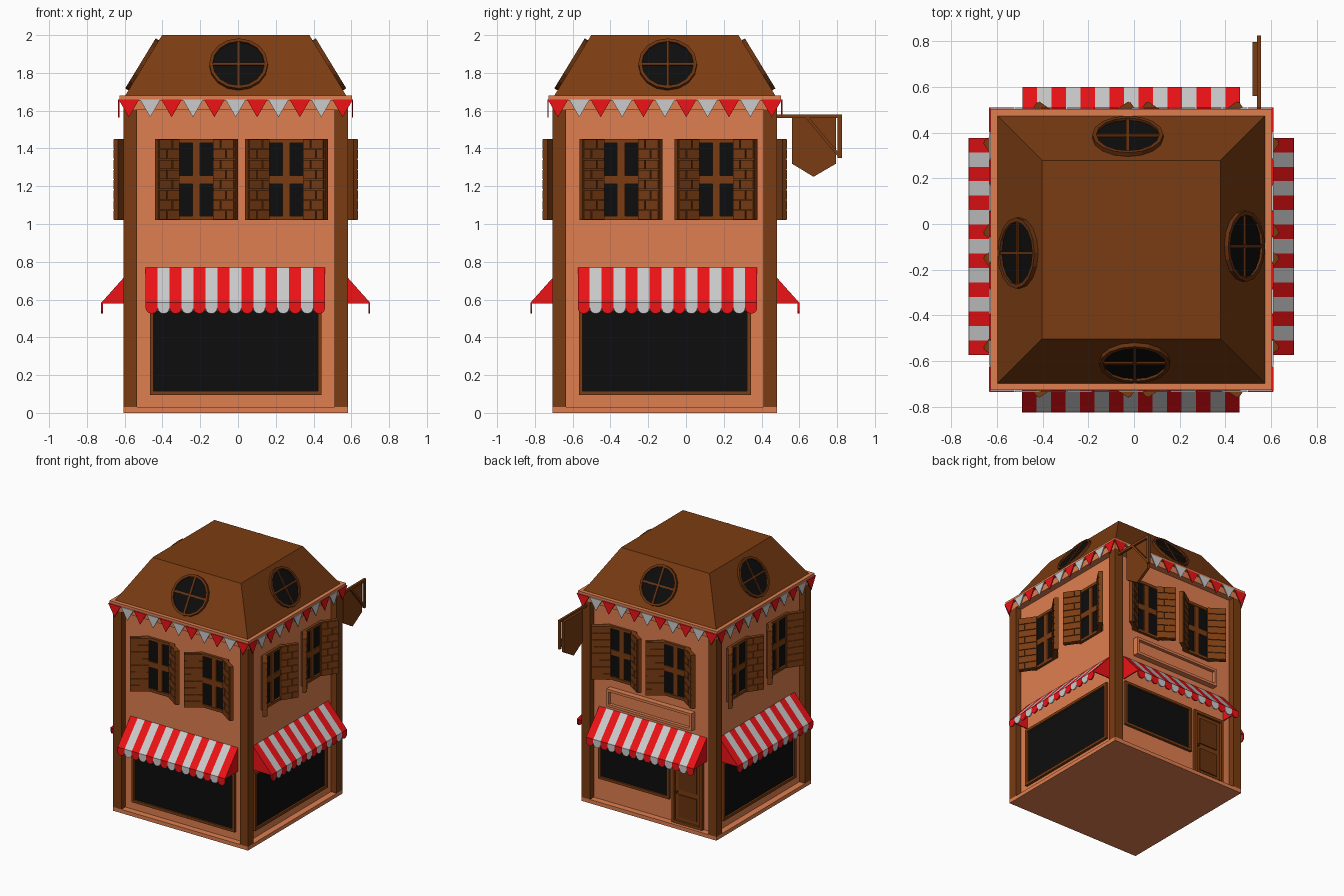
import bpy, bmesh
from math import pi, sin, cos, atan2, radians
from mathutils import Matrix, Vector

if "Cube" in bpy.data.objects:
    bpy.data.objects.remove(bpy.data.objects["Cube"])

T = Matrix.Translation
CX, CY = -0.012, -0.112           # centre of the square tower
WALL, BODY = 0.545, 0.595         # half widths: inset wall, outer body

COL = {"wall": (0.74, 0.21, 0.08), "wood": (0.195, 0.045, 0.006),
       "dark_wood": (0.14, 0.032, 0.005), "glass": (0.004, 0.004, 0.004),
       "red": (0.85, 0.006, 0.008), "white": (0.55, 0.55, 0.55)}
MATS = {}
for n, c in COL.items():
    MATS[n] = bpy.data.materials.new(n)
    MATS[n].diffuse_color = (*c, 1)

parts = {}                        # object name -> (bmesh, material)


def prism(name, mat, M, pts, ext):
    """Extrude a polygon along a vector into the named part."""
    bm = parts.setdefault(name, (bmesh.new(), mat))[0]
    ext = Vector(ext)
    a = [bm.verts.new(M @ Vector(p)) for p in pts]
    b = [bm.verts.new(M @ (Vector(p) + ext)) for p in pts]
    bm.faces.new(a)
    bm.faces.new(b[::-1])
    for i in range(len(a)):
        j = (i + 1) % len(a)
        bm.faces.new((a[i], b[i], b[j], a[j]))


def box(name, mat, M, u0, u1, v0, v1, z0, z1):
    """u runs along the wall, v outward, z up."""
    prism(name, mat, M, [(u0, -v0, z0), (u1, -v0, z0), (u1, -v1, z0), (u0, -v1, z0)],
          (0, 0, z1 - z0))


def frame(name, mat, M, u0, u1, v0, v1, z0, z1, w):
    box(name, mat, M, u0, u0 + w, v0, v1, z0, z1)
    box(name, mat, M, u1 - w, u1, v0, v1, z0, z1)
    box(name, mat, M, u0 + w, u1 - w, v0, v1, z0, z0 + w)
    box(name, mat, M, u0 + w, u1 - w, v0, v1, z1 - w, z1)


def square(name, mat, h, z0, z1):
    box(name, mat, T((CX, CY, 0)), -h, h, -h, h, z0, z1)


def shop_window(tag, M, u0, u1, z0, z1):
    frame(tag + "_shop_window_frame", "wood", M, u0, u1, WALL - .01, WALL + .02, z0, z1, .02)
    box(tag + "_shop_window_glass", "glass", M, u0 + .01, u1 - .01, WALL - .01, WALL + .006,
        z0 + .01, z1 - .01)


def upper_window(tag, M, uc):
    z0, z1, h, v = 1.02, 1.45, .125, WALL
    n = tag + "_upper_window"
    frame(n + "_frame", "wood", M, uc - h, uc + h, v - .01, v + .02, z0, z1, .022)
    box(n + "_glass", "glass", M, uc - h + .01, uc + h - .01, v - .01, v + .005, z0 + .01, z1 - .01)
    box(n + "_frame", "wood", M, uc - .02, uc + .02, v, v + .015, z0 + .02, z1 - .02)
    box(n + "_frame", "wood", M, uc - h + .02, uc + h - .02, v, v + .015, 1.212, 1.258)
    # half-open shutters clad with staggered blocks
    a = radians(34)
    for s in (-1, 1):
        S = M @ T((uc + s * .105, -v, 0)) @ Matrix.Rotation(-s * a, 4, 'Z')
        box(tag + "_shutters", "wood", S, 0, s * .138, 0, .028, z0, z1)
        rows = 8
        dz = (z1 - z0) / rows
        for r in range(rows):
            split = .05 if r % 2 else .085
            zb = z0 + r * dz
            for l0, l1 in ((.004, split - .003), (split + .003, .132)):
                box(tag + "_shutter_blocks", "wood", S, s * l0, s * l1, .02, .035,
                    zb + .003, zb + dz - .003)


def awning(tag, M, uc):
    n, w = 15, .95
    d = w / n
    for i in range(n):
        mat = "white" if i % 2 else "red"
        name = f"{tag}_awning_{mat}_stripes"
        u = uc - w / 2 + i * d
        prism(name, mat, M, [(u, -WALL, .77), (u, -.71, .585), (u, -.71, .57), (u, -WALL, .755)],
              (d, 0, 0))
        # scalloped valance
        tab = [(u, -.702, .585), (u + d, -.702, .585)]
        for k in range(7):
            t = pi * k / 6
            tab.append((u + d / 2 + d / 2 * cos(t), -.702, .555 - .03 * sin(t)))
        prism(name, mat, M, tab, (0, -.01, 0))
    for u in (uc - w / 2, uc + w / 2 - .008):
        prism(tag + "_awning_red_stripes", "red", M,
              [(u, -WALL, .765), (u, -.705, .58), (u, -WALL, .58)], (.008, 0, 0))


def bunting(tag, M):
    n, w = 11, 1.245
    d = w / n
    for i in range(n):
        mat = "white" if i % 2 else "red"
        u = -w / 2 + i * d
        prism(f"{tag}_bunting_{mat}_flags", mat, M,
              [(u + .002, -.616, 1.66), (u + d - .002, -.616, 1.66), (u + d / 2, -.616, 1.565)],
              (0, -.006, 0))


def roof_window(tag, M, uc):
    R = M @ T((uc, -.4875, 1.84)) @ Matrix.Rotation(atan2(.32, .195), 4, 'X')
    n, ro, ri = 16, .155, .137
    ring = lambda r, i: (r * cos(2 * pi * i / n), r * sin(2 * pi * i / n), -.005)
    prism(tag + "_roof_window_glass", "glass", R, [ring(ri + .005, i) for i in range(n)], (0, 0, .013))
    name = tag + "_roof_window_frame"
    for i in range(n):
        prism(name, "dark_wood", R, [ring(ro, i), ring(ro, i + 1), ring(ri, i + 1), ring(ri, i)],
              (0, 0, .025))
    box(name, "wood", R, -.007, .007, -ri, ri, .005, .016)
    box(name, "wood", R, -ri, ri, -.007, .007, .005, .016)


# body, plinth and cornice
square("plinth", "wall", BODY, 0, .03)
square("walls", "wall", WALL, .03, 1.62)
square("cornice_lower", "wall", BODY, 1.605, 1.66)
square("cornice_upper", "wall", .615, 1.655, 1.68)

# hipped flat-top roof
bm = bmesh.new()
lo, hi = [[bm.verts.new((CX + sx * h, CY + sy * h, z)) for sx, sy in
           ((-1, -1), (1, -1), (1, 1), (-1, 1))] for h, z in ((.585, 1.68), (.39, 2.0))]
bm.faces.new(lo[::-1])
bm.faces.new(hi)
for i in range(4):
    bm.faces.new((lo[i], lo[(i + 1) % 4], hi[(i + 1) % 4], hi[i]))
parts["roof"] = (bm, "wood")

# four sides: awning offset, upper window centres
SIDES = {"front": (-.002, (-.208, .268)), "right": (.014, (-.232, .271)),
         "back": (0, (-.268, .208)), "left": (-.014, (-.271, .232))}
for k, (tag, (ua, wins)) in enumerate(SIDES.items()):
    M = T((CX, CY, 0)) @ Matrix.Rotation(k * pi / 2, 4, 'Z')
    box("corner_posts", "wood", M, BODY - .072, BODY, BODY - .072, BODY, .03, 1.605)
    awning(tag, M, ua)
    bunting(tag, M)
    roof_window(tag, M, .015)
    for uc in wins:
        upper_window(tag, M, uc)
    if tag != "back":
        shop_window(tag, M, -.455, .455, .095, .56)
        continue
    shop_window(tag, M, -.47, .155, .2, .56)
    # door with frame, two panels and knob
    frame("door_frame", "wood", M, .18, .45, WALL - .01, WALL + .025, .03, .56, .022)
    box("door", "wood", M, .2, .43, WALL - .01, WALL + .008, .03, .55)
    for z0, z1 in ((.08, .26), (.3, .51)):
        box("door_panels", "dark_wood", M, .235, .395, WALL, WALL + .016, z0, z1)
    box("door_knob", "dark_wood", M, .21, .225, WALL, WALL + .03, .27, .285)
    # blank shop sign board with raised border
    box("shop_sign_board", "wall", M, -.38, .37, WALL, WALL + .02, .81, .95)
    frame("shop_sign_border", "wall", M, -.38, .37, WALL, WALL + .045, .81, .95, .02)

# hanging sign on a bracket at the back right corner
I = Matrix.Identity(4)
bx, bw = .537, (.018, 0, 0)
for poly in ([(.47, 1.56), (.825, 1.56), (.825, 1.58), (.47, 1.58)],
             [(.803, 1.35), (.825, 1.35), (.825, 1.57), (.803, 1.57)],
             [(.63, 1.565), (.65, 1.565), (.81, 1.375), (.81, 1.35)]):
    prism("hanging_sign_bracket", "wood", I, [(bx, y, z) for y, z in poly], bw)
prism("hanging_sign_board", "wood", I, [(.519, y, z) for y, z in
      ((.56, 1.565), (.56, 1.32), (.675, 1.25), (.795, 1.32), (.795, 1.565))], (.02, 0, 0))

# turn every collected part into an object
for name, (bm, mat) in parts.items():
    bmesh.ops.recalc_face_normals(bm, faces=bm.faces)
    me = bpy.data.meshes.new(name)
    bm.to_mesh(me)
    bm.free()
    me.materials.append(MATS[mat])
    bpy.context.collection.objects.link(bpy.data.objects.new(name, me))

for m in bpy.data.materials:
    if m.users and not m.is_grease_pencil:
        m.use_nodes = True
        m.node_tree.nodes["Principled BSDF"].inputs["Base Color"].default_value = m.diffuse_color
